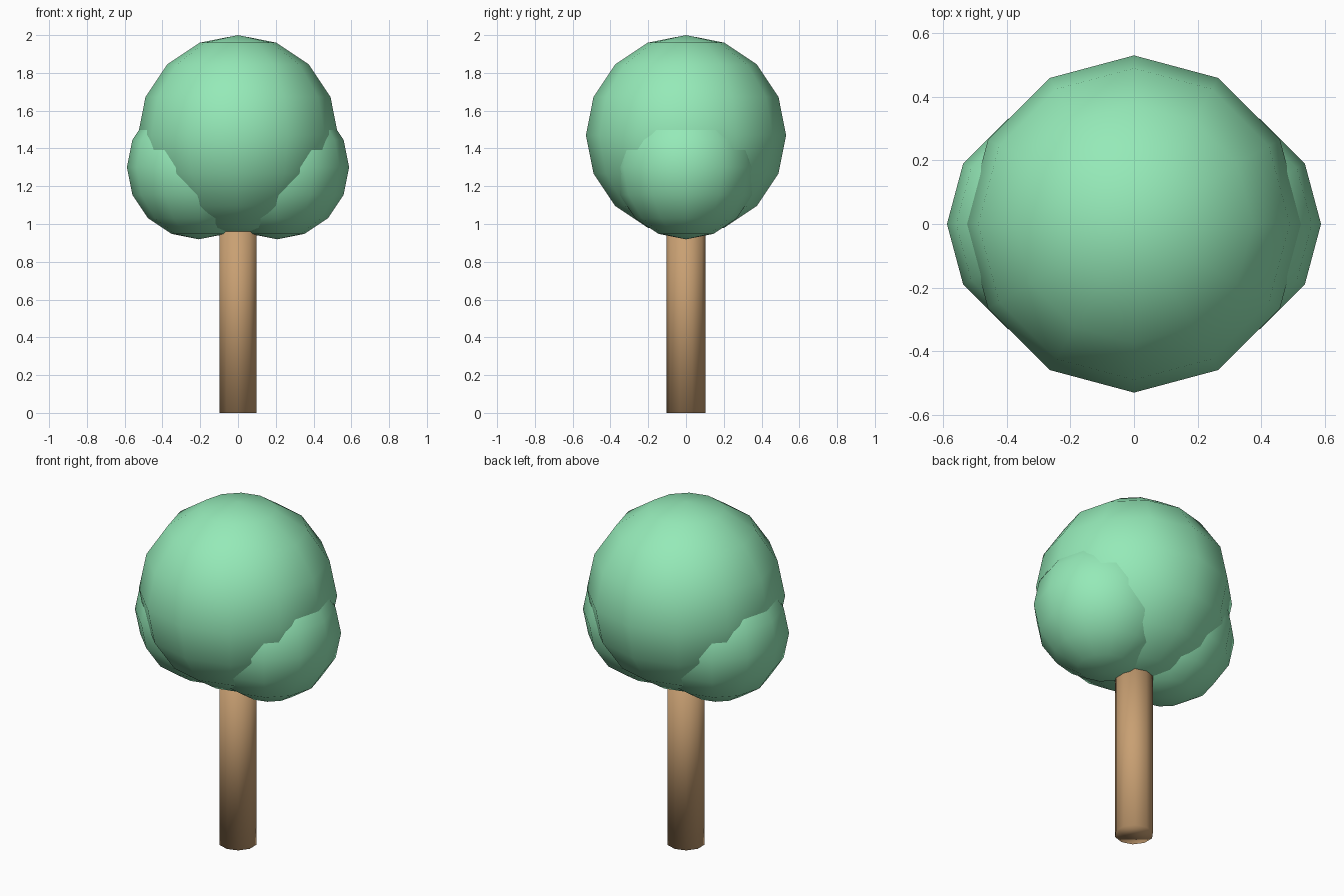
import bpy

if "Cube" in bpy.data.objects:
    bpy.data.objects.remove(bpy.data.objects["Cube"])


def material(name, color):
    mat = bpy.data.materials.new(name)
    mat.diffuse_color = (*color, 1)
    mat.use_nodes = True
    mat.node_tree.nodes["Principled BSDF"].inputs["Base Color"].default_value = mat.diffuse_color
    return mat


leaf_green = material("leaf_green", (0.30, 0.82, 0.48))
bark_brown = material("bark_brown", (0.58, 0.35, 0.17))


def finish(name, mat):
    obj = bpy.context.object
    obj.name = name
    obj.data.materials.append(mat)
    bpy.ops.object.shade_smooth()


def foliage(name, radius, x, z):
    bpy.ops.mesh.primitive_uv_sphere_add(
        segments=12, ring_count=8, radius=radius, location=(x, 0, z))
    finish(name, leaf_green)


# Trunk: ten-sided post running up into the foliage
TRUNK_HEIGHT = 1.1
bpy.ops.mesh.primitive_cylinder_add(
    vertices=10, radius=0.104, depth=TRUNK_HEIGHT, location=(0, 0, TRUNK_HEIGHT / 2))
finish("trunk", bark_brown)

# Crown: one large ball with a smaller one low on each side
foliage("main_foliage", 0.53, 0, 1.47)
for side, x in (("left", -0.207), ("right", 0.207)):
    foliage(side + "_foliage", 0.381, x, 1.3)
